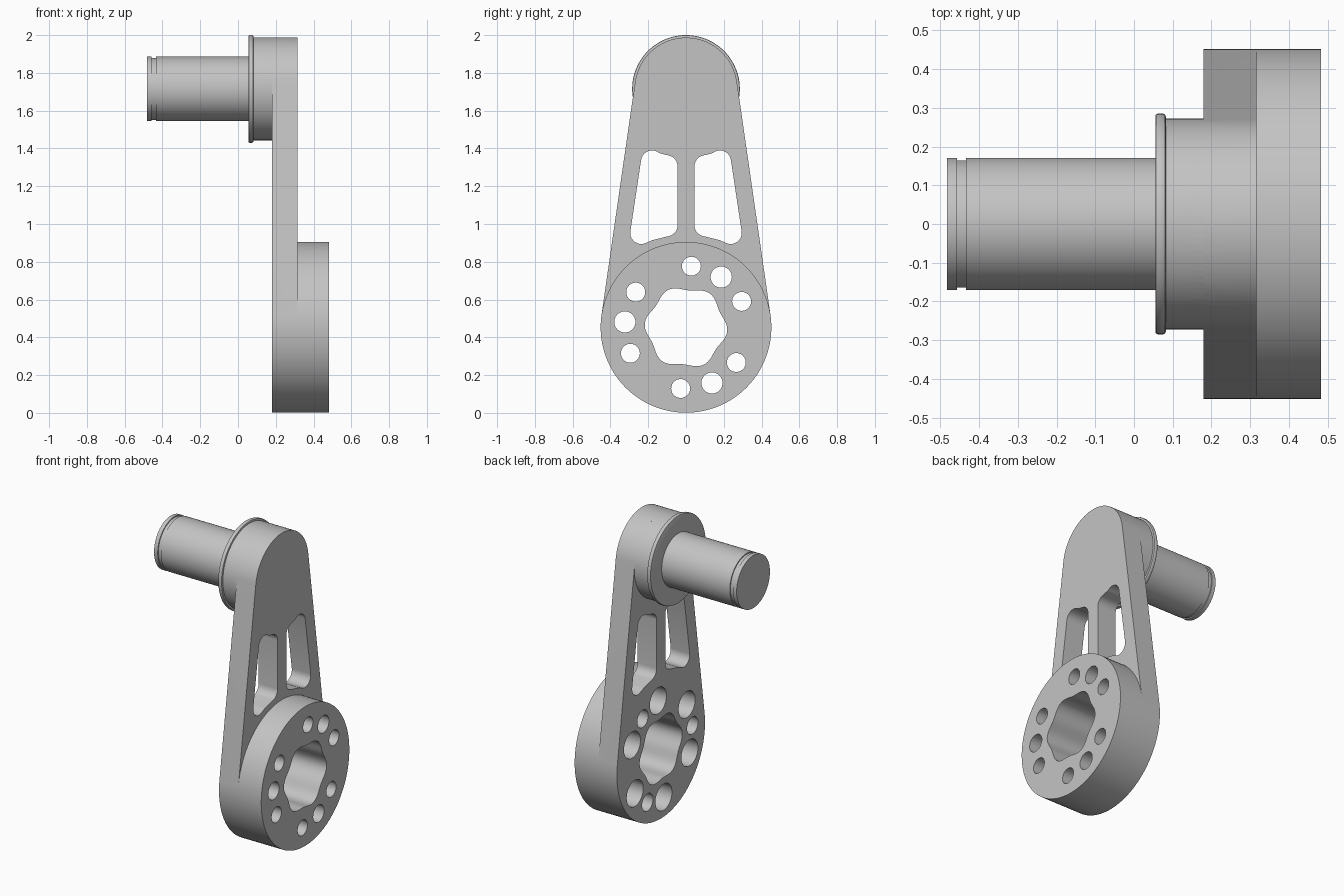
import bpy, bmesh, math
from mathutils import Vector

if "Cube" in bpy.data.objects:
    bpy.data.objects.remove(bpy.data.objects["Cube"])

HUB_Z, HUB_R = 0.453, 0.452      # large lower disc
PIN_Z, BOSS_R = 1.715, 0.272     # upper boss
BACK, FACE, END = 0.18, 0.316, 0.483

steel = bpy.data.materials.new("grey_steel")
steel.diffuse_color = (0.55, 0.55, 0.55, 1)
steel.use_nodes = True
steel.node_tree.nodes["Principled BSDF"].inputs["Base Color"].default_value = steel.diffuse_color


def make_object(name, bm):
    bmesh.ops.recalc_face_normals(bm, faces=bm.faces)
    mesh = bpy.data.meshes.new(name)
    bm.to_mesh(mesh)
    bm.free()
    mesh.materials.append(steel)
    obj = bpy.data.objects.new(name, mesh)
    bpy.context.collection.objects.link(obj)
    return obj


def prism(name, outline, x0, x1):
    """Extrude a (y, z) outline along x."""
    bm = bmesh.new()
    a = [bm.verts.new((x0, y, z)) for y, z in outline]
    b = [bm.verts.new((x1, y, z)) for y, z in outline]
    bm.faces.new(a)
    bm.faces.new(b)
    for i in range(len(a)):
        j = (i + 1) % len(a)
        bm.faces.new((a[i], a[j], b[j], b[i]))
    return make_object(name, bm)


def arc(cy, cz, r, a0, a1, n):
    return [(cy + r * math.cos(a0 + (a1 - a0) * i / n),
             cz + r * math.sin(a0 + (a1 - a0) * i / n)) for i in range(n + 1)]


def circle(cy, cz, r, n=48, start=0.0):
    return arc(cy, cz, r, start, start + math.tau, n)[:-1]


def lathe(name, profile, n=96):
    """Revolve an (x, radius) profile around the pin axis, with end caps."""
    bm = bmesh.new()
    rings = [[bm.verts.new((x, y, z)) for y, z in circle(0, PIN_Z, r, n)] for x, r in profile]
    for a, b in zip(rings, rings[1:]):
        for i in range(n):
            j = (i + 1) % n
            bm.faces.new((a[i], a[j], b[j], b[i]))
    bm.faces.new(rings[0])
    bm.faces.new(rings[-1])
    return make_object(name, bm)


def fillet(points, r, n=8):
    """Round the corners of a polygon with radius r."""
    out = []
    for i, p in enumerate(points):
        p = Vector(p)
        u = (Vector(points[i - 1]) - p).normalized()
        v = (Vector(points[(i + 1) % len(points)]) - p).normalized()
        half = u.angle(v) / 2
        c = p + (u + v).normalized() * (r / math.sin(half))
        s = p + u * (r / math.tan(half)) - c
        e = p + v * (r / math.tan(half)) - c
        turn = math.atan2(s.x * e.y - s.y * e.x, s.dot(e))
        a0 = math.atan2(s.y, s.x)
        out += arc(c.x, c.y, r, a0, a0 + turn, n)
    return out


def combine(target, other, operation):
    mod = target.modifiers.new("bool", 'BOOLEAN')
    mod.operation, mod.solver, mod.object = operation, 'EXACT', other
    bpy.context.view_layer.objects.active = target
    bpy.ops.object.modifier_apply(modifier=mod.name)
    bpy.data.objects.remove(other)


# Tapered arm: two arcs joined by their common tangents
t = math.asin((HUB_R - BOSS_R) / (PIN_Z - HUB_Z))
outline = (arc(0, PIN_Z, BOSS_R, t, math.pi - t, 48)
           + arc(0, HUB_Z, HUB_R, math.pi - t, math.tau + t, 64))
crank = prism("crank_arm", outline, BACK, FACE)

# Raised lower disc, sharing the arm's lower arc
lower = arc(0, HUB_Z, HUB_R, math.pi - t, math.tau + t, 64)
upper = arc(0, HUB_Z, HUB_R, t, math.pi - t, 48)[1:-1]
combine(crank, prism("hub_disc", lower + upper, FACE, END), 'UNION')

# Pin with retaining groove, rounded collar and boss
combine(crank, lathe("pin", [
    (-END, 0.171), (-0.457, 0.171), (-0.457, 0.164), (-0.434, 0.164), (-0.434, 0.171),
    (0.055, 0.171), (0.055, 0.278), (0.057, 0.283), (0.062, 0.285), (0.075, 0.285),
    (0.080, 0.283), (0.082, 0.278), (0.082, BOSS_R), (BACK, BOSS_R)]), 'UNION')

# Lightening slots, mirrored about the centre rib
slot = [(0.225, 1.423), (0.135, 1.373), (0.045, 1.352),
        (0.045, 0.947), (0.177, 0.915), (0.310, 0.857)]
for side in (-1, 1):
    cut = prism("slot_cutter", fillet([(side * y, z) for y, z in slot], 0.058), 0.1, 0.4)
    combine(crank, cut, 'DIFFERENCE')

# Lobed centre bore
bore = []
for i in range(144):
    a = math.tau * i / 144
    r = 0.2075 + 0.0115 * math.cos(6 * (a - math.radians(55)))
    bore.append((r * math.cos(a), HUB_Z + r * math.sin(a)))
combine(crank, prism("bore_cutter", bore, 0.1, 0.6), 'DIFFERENCE')

# Three groups of three bolt holes; the outer two are counterbored at the back
for group in (55, 175, 295):
    for offset in (-30, 0, 30):
        a = math.radians(group + offset)
        y, z = 0.325 * math.cos(a), HUB_Z + 0.325 * math.sin(a)
        hole = circle(y, z, 0.05 if offset else 0.056, 40)
        combine(crank, prism("hole_cutter", hole, 0.1, 0.6), 'DIFFERENCE')
        if offset:
            combine(crank, prism("counterbore_cutter", circle(y, z, 0.085, 40), 0.1, 0.33),
                    'DIFFERENCE')

# Smooth curved walls, keep edges sharp
bpy.ops.object.select_all(action='DESELECT')
crank.select_set(True)
bpy.context.view_layer.objects.active = crank
bpy.ops.object.shade_smooth_by_angle(angle=math.radians(30))
